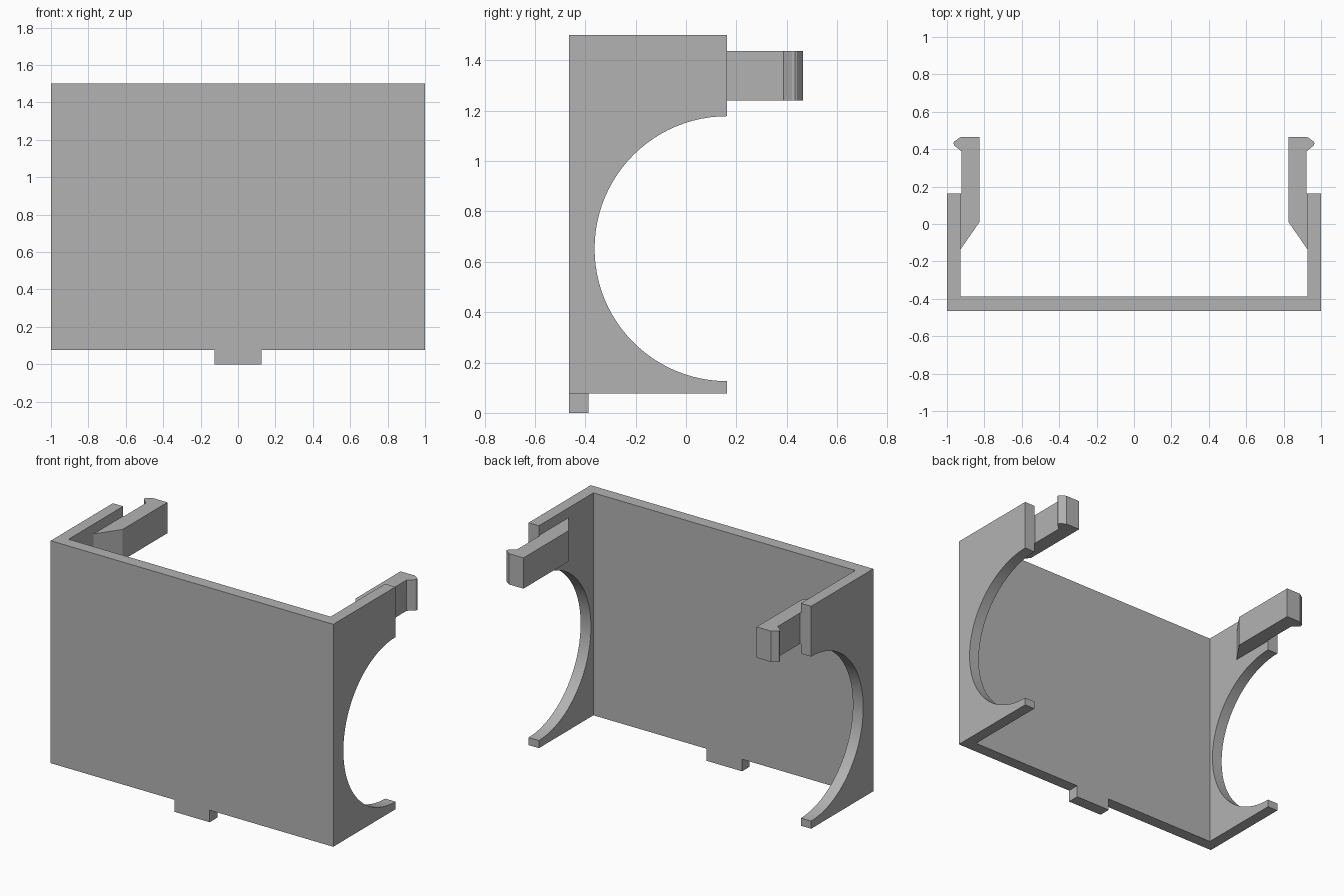
import bpy, bmesh, math

cube = bpy.data.objects.get("Cube")
if cube:
    bpy.data.objects.remove(cube, do_unlink=True)

grey = bpy.data.materials.new("plain grey")
grey.use_nodes = True
colour = (0.45, 0.45, 0.45, 1)
grey.diffuse_color = colour
grey.node_tree.nodes["Principled BSDF"].inputs["Base Color"].default_value = colour


def prism(name, outline, z0, z1):
    """Extrude an outline in plan upwards from z0 to z1."""
    bm = bmesh.new()
    face = bm.faces.new([bm.verts.new((x, y, z0)) for x, y in outline])
    top = bmesh.ops.extrude_face_region(bm, geom=[face])["geom"]
    moved = [v for v in top if isinstance(v, bmesh.types.BMVert)]
    bmesh.ops.translate(bm, verts=moved, vec=(0, 0, z1 - z0))
    bmesh.ops.recalc_face_normals(bm, faces=bm.faces)
    mesh = bpy.data.meshes.new(name)
    bm.to_mesh(mesh)
    bm.free()
    mesh.materials.append(grey)
    obj = bpy.data.objects.new(name, mesh)
    bpy.context.collection.objects.link(obj)
    return obj


FRONT, INNER, BACK = -0.465, -0.388, 0.163
OUT, IN = 1.0, 0.927
BASE, TOP = 0.077, 1.5

# U-shaped cover: front panel and two side walls
cover = prism("cover", [(-OUT, FRONT), (OUT, FRONT), (OUT, BACK), (IN, BACK),
                        (IN, INNER), (-IN, INNER), (-IN, BACK), (-OUT, BACK)], BASE, TOP)

# Round cutout through both side walls
bpy.ops.mesh.primitive_cylinder_add(vertices=96, radius=0.526, depth=3,
                                    location=(0, BACK, 0.652),
                                    rotation=(0, math.pi / 2, 0))
cutter = bpy.context.object
cutter.name = "side_cutter"
cutter.hide_render = True
cutter.data.materials.append(grey)
cut = cover.modifiers.new("side_cutout", "BOOLEAN")
cut.operation, cut.solver, cut.object = "DIFFERENCE", "EXACT", cutter
bpy.ops.object.select_all(action="DESELECT")
cover.select_set(True)
bpy.context.view_layer.objects.active = cover
bpy.ops.object.modifier_apply(modifier=cut.name)
bpy.data.objects.remove(cutter, do_unlink=True)
bpy.ops.object.shade_smooth_by_angle(angle=math.radians(25))

# Locating tab under the front panel
prism("bottom_tab", [(-0.125, FRONT), (0.125, FRONT),
                     (0.125, INNER), (-0.125, INNER)], 0, BASE)

# Snap clips with an outward barb, one on each side wall
clip = [(IN, -0.135), (0.825, 0.012), (0.825, 0.465), (0.927, 0.465),
        (0.961, 0.441), (0.966, 0.432), (0.961, 0.42), (0.922, 0.388),
        (0.922, BACK), (IN, BACK)]
for side, sign in (("left", 1), ("right", -1)):
    prism(side + "_snap_clip", [(sign * x, y) for x, y in clip], 1.24, 1.437)
